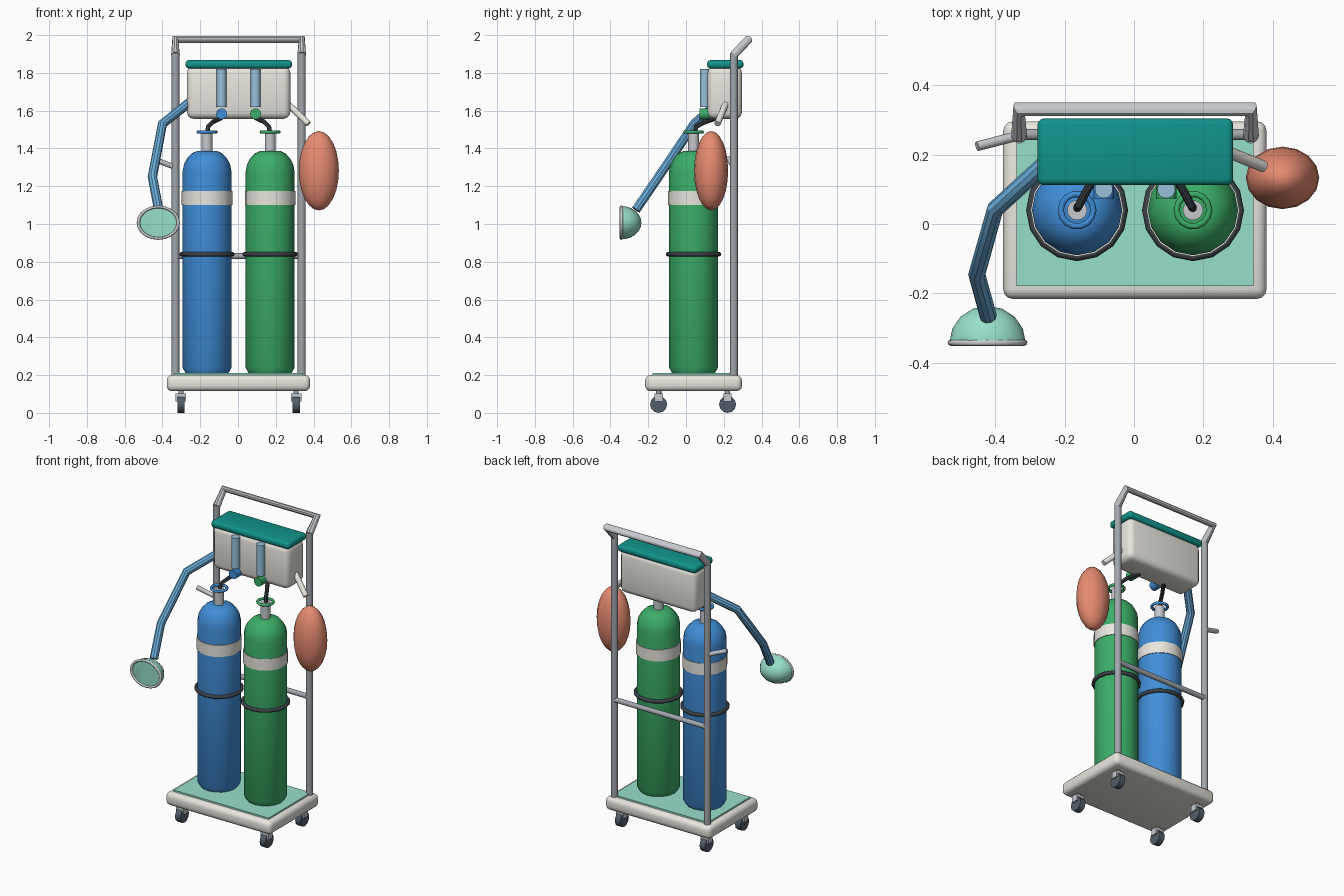
import bpy, bmesh, math
from mathutils import Vector, Matrix

if "Cube" in bpy.data.objects:
    bpy.data.objects.remove(bpy.data.objects["Cube"])

CX, CY = 0.003, 0.04      # cart centre


def mat(name, r, g, b):
    m = bpy.data.materials.new(name)
    lin = [(c / 255) ** 2.2 for c in (r, g, b)]
    m.diffuse_color = (*lin, 1)
    m.use_nodes = True
    m.node_tree.nodes["Principled BSDF"].inputs["Base Color"].default_value = m.diffuse_color
    return m


WHITE = mat("white", 232, 229, 221)
STEEL = mat("steel", 160, 166, 173)
CHROME = mat("light_steel", 196, 200, 205)
TEAL = mat("teal", 24, 146, 137)
MINT = mat("mint", 150, 222, 203)
BLUE = mat("blue", 66, 140, 214)
GREEN = mat("green", 62, 172, 104)
DARK = mat("rubber", 62, 68, 74)
TYRE = mat("tyre", 82, 94, 106)
GLASS = mat("glass", 150, 192, 218)
HOSE = mat("hose_blue", 108, 174, 220)
CORAL = mat("coral", 230, 138, 112)


def finish(ob, name, m, angle=40):
    ob.name = name
    ob.data.materials.clear()
    ob.data.materials.append(m)
    bpy.ops.object.select_all(action='DESELECT')
    ob.select_set(True)
    bpy.context.view_layer.objects.active = ob
    bpy.ops.object.shade_smooth_by_angle(angle=math.radians(angle))
    return ob


def from_bm(bm, name, m, angle=40):
    bmesh.ops.recalc_face_normals(bm, faces=bm.faces)
    me = bpy.data.meshes.new(name)
    bm.to_mesh(me)
    bm.free()
    ob = bpy.data.objects.new(name, me)
    bpy.context.collection.objects.link(ob)
    return finish(ob, name, m, angle)


def box(name, lo, hi, m, bevel=0.0, seg=3):
    lo, hi = Vector(lo), Vector(hi)
    bm = bmesh.new()
    bmesh.ops.create_cube(bm, size=1, matrix=Matrix.Translation((lo + hi) / 2)
                          @ Matrix.Diagonal((*(hi - lo), 1)))
    if bevel:
        bmesh.ops.bevel(bm, geom=bm.edges[:], offset=bevel, segments=seg,
                        profile=0.5, affect='EDGES')
    return from_bm(bm, name, m)


def rod(name, a, b, r, m, seg=16):
    a, b = Vector(a), Vector(b)
    rot = (b - a).to_track_quat('Z', 'Y').to_matrix().to_4x4()
    bm = bmesh.new()
    bmesh.ops.create_cone(bm, cap_ends=True, segments=seg, radius1=r, radius2=r,
                          depth=(b - a).length,
                          matrix=Matrix.Translation((a + b) / 2) @ rot)
    return from_bm(bm, name, m, 50)


def lathe(name, profile, x, y, m, seg=16):
    bm = bmesh.new()
    rings = [[bm.verts.new((x + r * math.cos(2 * math.pi * i / seg),
                            y + r * math.sin(2 * math.pi * i / seg), z))
              for i in range(seg)] for r, z in profile]
    for p, q in zip(rings, rings[1:]):
        for i in range(seg):
            j = (i + 1) % seg
            bm.faces.new((p[i], p[j], q[j], q[i]))
    bm.faces.new(rings[0][::-1])
    bm.faces.new(rings[-1])
    return from_bm(bm, name, m)


def tube(name, pts, r, m):
    cu = bpy.data.curves.new(name, 'CURVE')
    cu.dimensions = '3D'
    cu.bevel_depth, cu.bevel_resolution, cu.use_fill_caps = r, 3, True
    sp = cu.splines.new('POLY')
    sp.points.add(len(pts) - 1)
    for p, co in zip(sp.points, pts):
        p.co = (*co, 1)
    ob = bpy.data.objects.new(name, cu)
    bpy.context.collection.objects.link(ob)
    bpy.ops.object.select_all(action='DESELECT')
    ob.select_set(True)
    bpy.context.view_layer.objects.active = ob
    bpy.ops.object.convert(target='MESH')
    return finish(bpy.context.object, name, m, 30)


def ring(name, loc, R, r, m, seg=16, rot=(0, 0, 0), scale=(1, 1, 1)):
    bpy.ops.mesh.primitive_torus_add(location=loc, rotation=rot, major_radius=R,
                                     minor_radius=r, major_segments=seg, minor_segments=8)
    ob = bpy.context.object
    ob.scale = scale
    return finish(ob, name, m, 60)


def ball(name, loc, radii, m, half=False):
    bm = bmesh.new()
    bmesh.ops.create_uvsphere(bm, u_segments=16, v_segments=12, radius=1)
    if half:   # keep the back half with a flat front face
        cut = bmesh.ops.bisect_plane(bm, geom=bm.verts[:] + bm.edges[:] + bm.faces[:],
                                     plane_co=(0, 0, 0), plane_no=(0, -1, 0), clear_outer=True)
        bmesh.ops.holes_fill(bm, edges=[e for e in cut['geom_cut']
                                        if isinstance(e, bmesh.types.BMEdge)])
    bmesh.ops.transform(bm, verts=bm.verts,
                        matrix=Matrix.Translation(loc) @ Matrix.Diagonal((*radii, 1)))
    return from_bm(bm, name, m, 50)


# base platform and mat
box("base_platform", (-0.377, -0.216, 0.115), (0.382, 0.296, 0.2), WHITE, 0.028)
box("base_mat", (-0.338, -0.178, 0.195), (0.345, 0.258, 0.21), MINT)

# casters
for sx in (-1, 1):
    for y in (-0.145, 0.22):
        x = CX + sx * 0.305
        rod("caster_wheel", (x - 0.019, y, 0.045), (x + 0.019, y, 0.045), 0.045, TYRE, 12)
        box("caster_bracket", (x - 0.028, y - 0.022, 0.06), (x + 0.028, y + 0.022, 0.103), CHROME)
        rod("caster_stem", (x, y, 0.1), (x, y, 0.12), 0.014, STEEL, 10)

# frame
for sx in (-1, 1):
    x = CX + sx * 0.334
    rod("frame_post", (x, 0.253, 0.19), (x, 0.253, 1.905), 0.021, STEEL)
tube("push_handle", [(CX - 0.334, 0.253, 1.895), (CX - 0.334, 0.331, 1.977),
                     (CX + 0.334, 0.331, 1.977), (CX + 0.334, 0.253, 1.895)], 0.023, CHROME)
rod("frame_crossbar", (CX - 0.334, 0.258, 0.83), (CX + 0.334, 0.258, 0.83), 0.016, STEEL)
rod("side_hook", (CX - 0.334, 0.255, 1.30), (-0.452, 0.224, 1.345), 0.014, CHROME, 12)

# gas cylinders, regulators and flow tubes
for sx, m, side in ((-1, BLUE, "left"), (1, GREEN, "right")):
    x = CX + sx * 0.167
    lathe("gas_cylinder_" + side,
          [(0.11, 0.205), (0.13, 0.24), (0.13, 1.275), (0.122, 1.317), (0.104, 1.35),
           (0.082, 1.373), (0.055, 1.386)], x, CY, m)
    rod("cylinder_band_" + side, (x, CY, 1.1), (x, CY, 1.175), 0.134, WHITE)
    ring("cylinder_strap_" + side, (x, CY, 0.84), 0.135, 0.012, DARK)
    rod("cylinder_neck_" + side, (x, CY, 1.375), (x, CY, 1.483), 0.029, CHROME, 14)
    ring("valve_wheel_" + side, (x, CY, 1.487), 0.047, 0.009, m, 14)
    tube("gas_hose_" + side, [(x, CY + 0.005, 1.475), (x - sx * 0.006, CY + 0.015, 1.515),
                              (x - sx * 0.03, 0.1, 1.54), (CX + sx * 0.09, 0.17, 1.562)], 0.012, DARK)
    t = CX + sx * 0.09
    rod("flow_tube_" + side, (t, 0.1, 1.62), (t, 0.1, 1.82), 0.026, GLASS)
    rod("flow_knob_" + side, (t, 0.072, 1.583), (t, 0.13, 1.583), 0.029, m)

# control box and lid
box("control_box", (-0.27, 0.115, 1.557), (0.277, 0.296, 1.835), WHITE, 0.035)
box("control_box_lid", (-0.278, 0.112, 1.823), (0.286, 0.304, 1.868), TEAL, 0.018)

# breathing hose and mask
tube("breathing_hose", [(-0.255, 0.175, 1.645), (-0.4, 0.043, 1.53),
                        (-0.453, -0.145, 1.25), (-0.42, -0.265, 1.075)], 0.025, HOSE)
ball("mask_cup", (-0.422, -0.342, 1.007), (0.11, 0.106, 0.088), MINT, half=True)
ring("mask_rim", (-0.422, -0.342, 1.007), 0.106, 0.009, CHROME, 20,
     (math.pi / 2, 0, 0), (1, 0.79, 1))

# reservoir bag
rod("bag_connector", (0.265, 0.21, 1.635), (0.373, 0.166, 1.53), 0.017, WHITE, 12)
ball("reservoir_bag", (0.428, 0.133, 1.282), (0.106, 0.09, 0.21), CORAL)
